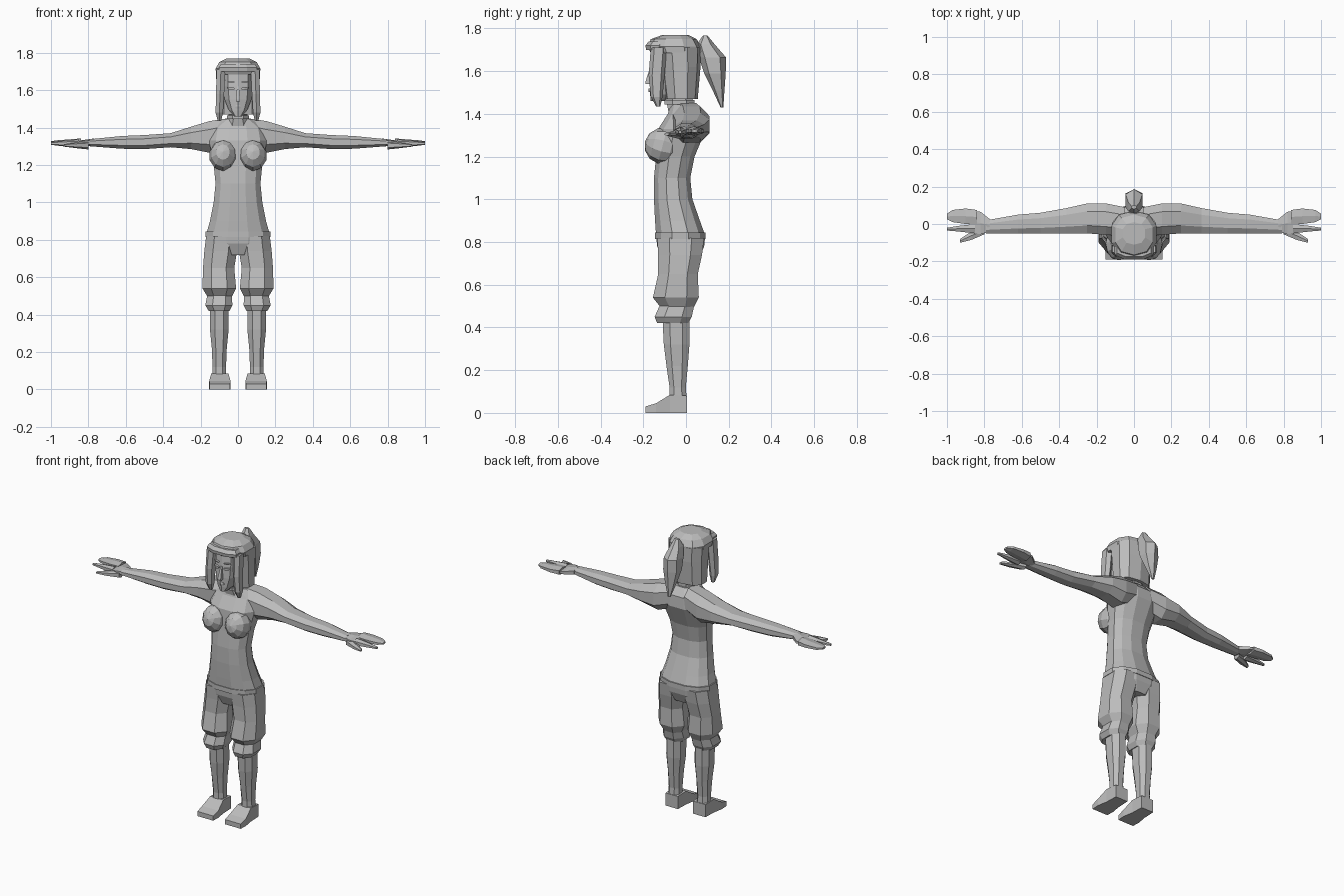
import bpy, bmesh, math
from mathutils import Matrix

default_cube = bpy.data.objects.get("Cube")
if default_cube:
    bpy.data.objects.remove(default_cube, do_unlink=True)

grey = bpy.data.materials.new("plain grey")
grey.use_nodes = True
grey.diffuse_color = (.5, .5, .5, 1)
grey.node_tree.nodes["Principled BSDF"].inputs["Base Color"].default_value = grey.diffuse_color

SIDES = {"left": 1, "right": -1}


def finish(name, bm):
    """Turn a bmesh into a flat-shaded object."""
    bmesh.ops.recalc_face_normals(bm, faces=bm.faces[:])
    mesh = bpy.data.meshes.new(name)
    bm.to_mesh(mesh)
    bm.free()
    mesh.materials.append(grey)
    obj = bpy.data.objects.new(name, mesh)
    bpy.context.scene.collection.objects.link(obj)


def unit_section(sides):
    """Rounded polygon that exactly fills the square from -1 to 1."""
    points = []
    for i in range(sides):
        angle = (i + .5) * math.tau / sides
        c, s = math.cos(angle), math.sin(angle)
        points.append((math.copysign(abs(c) ** .85, c), math.copysign(abs(s) ** .85, s)))
    widest = max(u for u, v in points)
    tallest = max(v for u, v in points)
    return [(u / widest, v / tallest) for u, v in points]


def loft(name, axis, rings, sides=8, mirror=1):
    """Skin rings of (position, low a, high a, low b, high b) along an axis."""
    bm = bmesh.new()
    section = unit_section(sides)
    loops = []
    for t, a_low, a_high, b_low, b_high in rings:
        loop = []
        for u, v in section:
            a = (a_low + a_high + u * (a_high - a_low)) / 2
            b = (b_low + b_high + v * (b_high - b_low)) / 2
            x, y, z = {"x": (t, a, b), "y": (a, t, b), "z": (a, b, t)}[axis]
            loop.append(bm.verts.new((x * mirror, y, z)))
        loops.append(loop)
    for low, high in zip(loops, loops[1:]):
        for i in range(sides):
            j = (i + 1) % sides
            bm.faces.new((low[i], low[j], high[j], high[i]))
    bm.faces.new(loops[0])
    bm.faces.new(loops[-1])
    finish(name, bm)


def centred(name, rows, sides=10):
    """Upright loft with equal halves: rows of (height, half width, front, back)."""
    loft(name, "z", [(z, -w, w, front, back) for z, w, front, back in rows], sides)


def pair(name, axis, rings, sides=8):
    """The same loft on the left and on the right."""
    for side, mirror in SIDES.items():
        loft(side + "_" + name, axis, rings, sides, mirror)


def hand_part(name, height, rows):
    """Flat outline of (reach, front, back) that thins towards the tip."""
    rings = []
    for i, (reach, front, back) in enumerate(rows):
        half = .022 - .015 * i / (len(rows) - 1)
        rings.append((reach, front, back, height - half, height + half))
    pair(name, "x", rings, 6)


# Torso, belt and neck
hips = (.83, .17, -.14, .09)
centred("torso", [
    (.72, .09, -.11, .06), (.78, .165, -.135, .085), hips,
    (.9, .15, -.145, .065), (1, .13, -.15, .03), (1.1, .12, -.15, .02),
    (1.2, .13, -.14, .04), (1.33, .155, -.13, .095),
    (1.4, .14, -.085, .09), (1.445, .075, -.07, .05)], 12)
belt_height, belt_width, belt_front, belt_back = hips
centred("belt", [(belt_height + rise, belt_width + .003, belt_front - .005, belt_back + .002)
                 for rise in (-.015, .015)], 12)
centred("neck", [(1.4, .07, -.08, .06), (1.45, .05, -.09, .035), (1.53, .05, -.12, .02)], 8)
centred("collar", [(height, .06, -.1, .04) for height in (1.445, 1.465)], 8)

# Bust
for side, mirror in SIDES.items():
    bm = bmesh.new()
    bmesh.ops.create_uvsphere(bm, u_segments=10, v_segments=6, radius=1)
    placing = (Matrix.Translation((mirror * .08, -.11, 1.25))
               @ Matrix.Diagonal((.075, .085, .085, 1))
               @ Matrix.Rotation(math.radians(75), 4, "X"))
    bmesh.ops.transform(bm, matrix=placing, verts=bm.verts[:])
    finish(side + "_bust", bm)

# Arms: rows of (reach, back, underside, top) with an almost straight front edge
arm_rows = [(.05, .09, 1.3, 1.45), (.15, .11, 1.265, 1.435), (.25, .11, 1.285, 1.405),
            (.36, .085, 1.295, 1.37), (.5, .06, 1.285, 1.36), (.62, .05, 1.287, 1.355),
            (.79, .02, 1.3, 1.338)]
pair("arm", "x", [(reach, -.05 - .08 * max(0, .25 - reach), back, under, top)
                  for reach, back, under, top in arm_rows])

# Hands
hand_part("palm", 1.32, [(.77, -.04, .025), (.82, -.055, .065), (.88, -.045, .075)])
hand_part("joined_fingers", 1.32, [(.84, 0, .075), (.9, 0, .083), (.97, .01, .075), (1, .025, .055)])
hand_part("forefinger", 1.315, [(.85, -.05, 0), (.94, -.04, -.01), (1, -.035, -.02)])
hand_part("thumb", 1.305, [(.8, -.055, -.01), (.87, -.085, -.04), (.93, -.1, -.08)])

# Trousers with a gathered knee cuff
pair("trouser_leg", "z", [
    (.49, .035, .16, -.115, .035), (.54, .01, .19, -.155, .06), (.65, .02, .187, -.13, .055),
    (.74, .005, .18, -.13, .075), (.82, 0, .17, -.135, .085)])
pair("knee_cuff", "z", [
    (.42, .045, .157, -.135, .01), (.45, .03, .175, -.147, .027), (.51, .033, .163, -.12, .04)])

# Lower legs swell evenly around a slightly tilted centre line
shin_rows = [(.05, .038, .042), (.12, .036, .038), (.22, .04, .05), (.32, .05, .06), (.45, .05, .063)]
pair("shin", "z", [(z, .1 - width, .1 + width, -.036 - depth - z / 40, -.036 + depth - z / 40)
                   for z, width, depth in shin_rows])

# Feet: rows of (depth position, half width, instep height)
foot_rows = [(-.19, .055, .03), (-.14, .057, .045), (-.075, .046, .085), (.005, .043, .08)]
pair("foot", "y", [(y, .097 - width, .097 + width, 0, top) for y, width, top in foot_rows], 4)

# Face
centred("face", [
    (1.46, .02, -.165, -.1), (1.49, .048, -.168, -.04), (1.55, .072, -.17, .02),
    (1.62, .08, -.166, .03), (1.72, .08, -.155, .03)])
centred("nose", [(1.54, .012, -.19, -.15), (1.55, .011, -.19, -.15), (1.62, .005, -.168, -.15)], 4)
centred("lips", [(1.5 + rise, width, -.175, -.15)
                 for rise, width in ((.003, .012), (.012, .02), (.02, .01))], 6)
for name, height, half in (("eye", 1.608, .008), ("eyebrow", 1.643, .004)):
    pair(name, "x", [(.018, -.17, -.16, height - half / 2, height + half / 2),
                     (.034, -.17, -.155, height - half, height + half),
                     (.055, -.16, -.15, height, height + half)], 4)

# Hair: back mass, crown, headband and side locks
centred("back_hair", [(1.47, .112, -.1, .055), (1.62, .115, -.12, .068), (1.71, .118, -.13, .07)])
centred("crown", [(1.685, .117, -.165, .07), (1.715, .12, -.18, .07),
                  (1.75, .1, -.165, .05), (1.77, .06, -.11, .01)])
centred("headband", [(1.7, .1, -.187, -.1), (1.72, .103, -.19, -.1), (1.74, .09, -.175, -.1)], 8)
pair("side_lock", "z", [
    (1.435, .09, .108, -.14, -.12), (1.48, .08, .12, -.165, -.11),
    (1.58, .074, .117, -.175, -.1), (1.71, .068, .115, -.165, -.09)], 6)

# Ponytail and its tie
loft("hair_tie", "y", [(.03, -.03, .03, 1.67, 1.735), (.085, -.02, .02, 1.68, 1.74)], 6)
centred("ponytail", [
    (1.43, .008, .162, .175), (1.51, .03, .125, .18), (1.59, .046, .085, .186),
    (1.665, .045, .06, .187), (1.725, .03, .05, .135), (1.768, .014, .08, .1)], 6)
